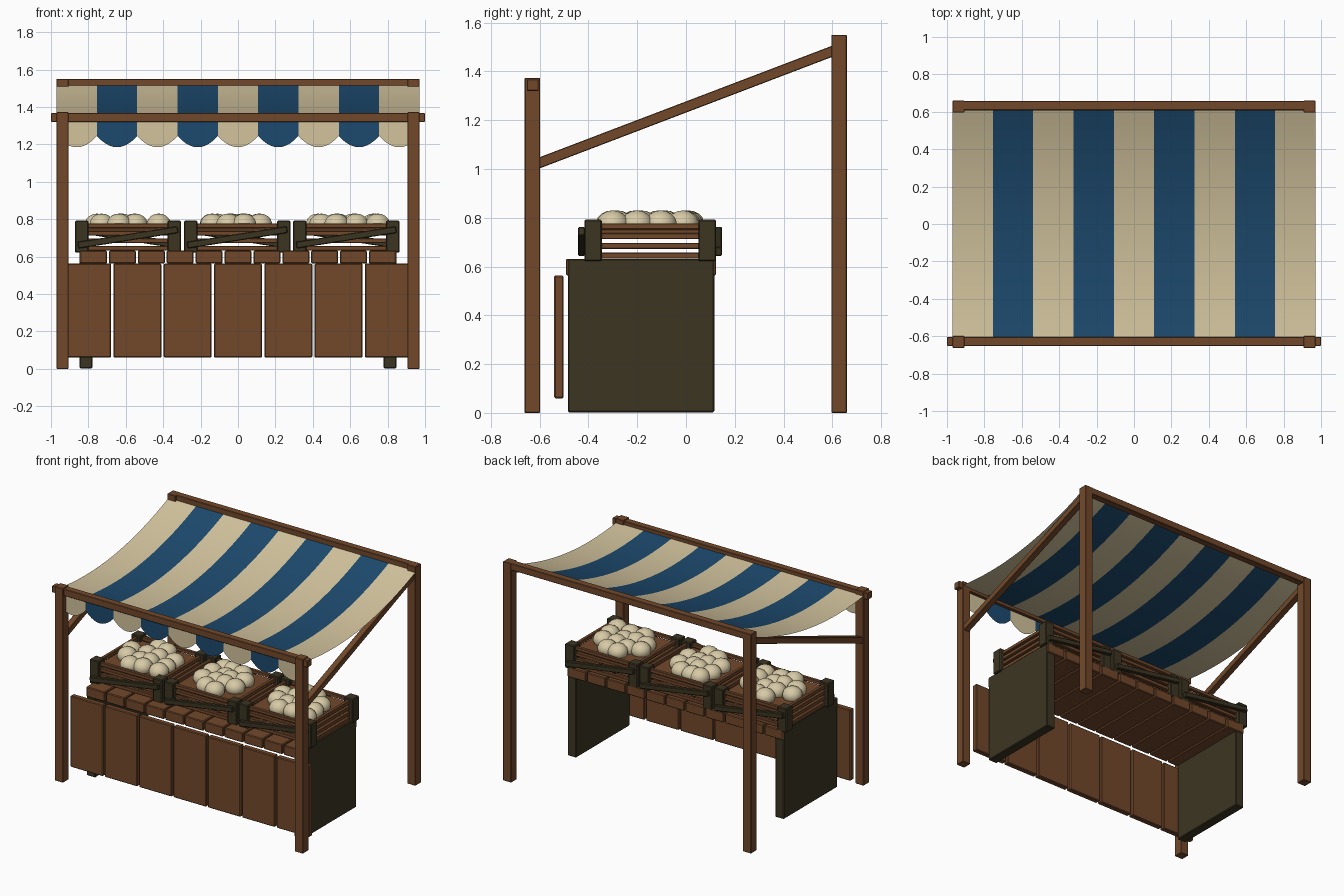
import bpy, bmesh, math, random
from mathutils import Matrix, Vector

if "Cube" in bpy.data.objects:
    bpy.data.objects.remove(bpy.data.objects["Cube"])

random.seed(4)


def mat(name, r, g, b):
    m = bpy.data.materials.new(name)
    m.diffuse_color = (r, g, b, 1)
    m.use_nodes = True
    m.node_tree.nodes["Principled BSDF"].inputs["Base Color"].default_value = m.diffuse_color
    return m


WOOD = mat("brown wood", 0.168, 0.066, 0.024)
DARK = mat("dark olive wood", 0.045, 0.036, 0.016)
CREAM = mat("cream cloth", 0.65, 0.55, 0.34)
BLUE = mat("blue cloth", 0.012, 0.068, 0.155)
FRUIT = mat("pale fruit", 0.68, 0.59, 0.38)


def finish(name, bm, *mats):
    me = bpy.data.meshes.new(name)
    bm.to_mesh(me)
    bm.free()
    ob = bpy.data.objects.new(name, me)
    bpy.context.collection.objects.link(ob)
    for m in mats:
        me.materials.append(m)
    return ob


def box(name, x, y, z, m, rot=None, bevel=0.005):
    """Bevelled box from (min, max) ranges, optionally rotated about its centre."""
    c = Vector([(a + b) / 2 for a, b in (x, y, z)])
    size = [b - a for a, b in (x, y, z)]
    bm = bmesh.new()
    bmesh.ops.create_cube(bm, size=1)
    bmesh.ops.scale(bm, vec=size, verts=bm.verts)
    bmesh.ops.bevel(bm, geom=bm.edges[:], offset=bevel, segments=1, affect='EDGES')
    if rot:
        bmesh.ops.rotate(bm, matrix=rot, verts=bm.verts)
    bmesh.ops.translate(bm, vec=c, verts=bm.verts)
    return finish(name, bm, m)


def around(c, w):
    return (c - w / 2, c + w / 2)


# Frame: posts, sloping side braces, cross beams
tilt = math.atan2(0.465, 1.22)
for s, side in ((-1, "left"), (1, "right")):
    px = around(s * 0.939, 0.064)
    box(side + "_front_post", px, (-0.662, -0.598), (0, 1.374), WOOD, bevel=0.003)
    box(side + "_back_post", px, (0.596, 0.66), (0, 1.55), WOOD, bevel=0.003)
    box(side + "_brace", around(s * 0.94, 0.044), around(0.01, 1.34), around(1.258, 0.043),
        WOOD, Matrix.Rotation(tilt, 3, 'X'), 0.003)
box("front_beam", (-1, 1), (-0.652, -0.604), (1.32, 1.368), WOOD, bevel=0.003)
box("back_beam", (-0.971, 0.971), (0.608, 0.658), (1.503, 1.55), WOOD, bevel=0.003)

# Sagging striped awning with scalloped valance, a single sheet
STRIPES, COLS, ROWS = 9, 10, 16
bm = bmesh.new()
grid = []
for i in range(STRIPES * COLS + 1):
    x = -0.97 + 1.94 * i / (STRIPES * COLS)
    u = (i % COLS) / COLS
    col = []
    for j in range(ROWS + 1):
        t = 1 - j / ROWS
        col.append(bm.verts.new((x, -0.625 + 1.26 * t,
                                 1.345 + 0.18 * t - 0.36 * t * (1 - t))))
    low = 1.245 - 0.06 * (1 - (2 * u - 1) ** 2)
    col.append(bm.verts.new((x, -0.625, low)))
    grid.append(col)
for i in range(STRIPES * COLS):
    for j in range(ROWS + 1):
        f = bm.faces.new((grid[i][j], grid[i][j + 1], grid[i + 1][j + 1], grid[i + 1][j]))
        f.material_index = (i // COLS) % 2
        f.smooth = j < ROWS
for e in bm.edges:
    if len(e.link_faces) == 2 and e.link_faces[0].smooth != e.link_faces[1].smooth:
        e.smooth = False
finish("awning", bm, CREAM, BLUE)

# Counter: end panels, top planks, front boards
for s, side in ((-1, "left"), (1, "right")):
    box(side + "_end_panel", around(s * 0.813, 0.068), (-0.484, 0.116), (0.002, 0.632), DARK)
for i in range(11):
    box("counter_plank", around((i - 5) * 0.1545, 0.144), (-0.492, 0.123), (0.563, 0.632), WOOD)
for i in range(7):
    box("front_board", around((i - 3) * 0.269, 0.256), (-0.541, -0.502), (0.06, 0.563), WOOD)


# Crates of fruit
def crate(cx, spread, cy=-0.147):
    hx, hy = 0.248, 0.234
    for sx in (-1, 1):
        for sy in (-1, 1):
            box("crate_corner", around(cx + sx * hx, 0.072), around(cy + sy * hy, 0.072),
                (0.622, 0.792), DARK)
    for k in range(4):
        z = around(0.645 + k * 0.04, 0.025)
        for s in (-1, 1):
            box("crate_long_slat", around(cx, 2 * hx), around(cy + s * hy, 0.024), z, WOOD, bevel=0.003)
            box("crate_side_slat", around(cx + s * hx, 0.024), around(cy, 2 * hy), z, WOOD, bevel=0.003)
    # diagonal battens on front and back
    for s in (-1, 1):
        box("crate_batten", around(cx, 0.54), around(cy + s * 0.281, 0.028), around(0.703, 0.036),
            DARK, Matrix.Rotation(s * 0.155, 3, 'Y'), 0.004)
    # raised floor the fruit rests on
    box("crate_floor", around(cx, 0.48), around(cy, 0.45), (0.72, 0.752), WOOD, bevel=0.003)
    skip = random.sample([(0, 0), (0, 3), (3, 0), (3, 3)], 3)
    bm = bmesh.new()
    for i in range(4):
        for j in range(4):
            if (i, j) in skip:
                continue
            p = Vector((cx + (i - 1.5) * spread + random.uniform(-0.02, 0.02),
                        cy + (j - 1.5) * 0.098 + random.uniform(-0.015, 0.015), 0.774))
            bmesh.ops.create_uvsphere(bm, u_segments=14, v_segments=9, radius=0.066,
                                      matrix=Matrix.Translation(p) @ Matrix.Diagonal((1, 1, 0.85, 1)))
    for f in bm.faces:
        f.smooth = True
    finish("crate_fruit", bm, FRUIT)


for cx, spread in ((-0.588, 0.1), (-0.004, 0.08), (0.579, 0.1)):
    crate(cx, spread)
